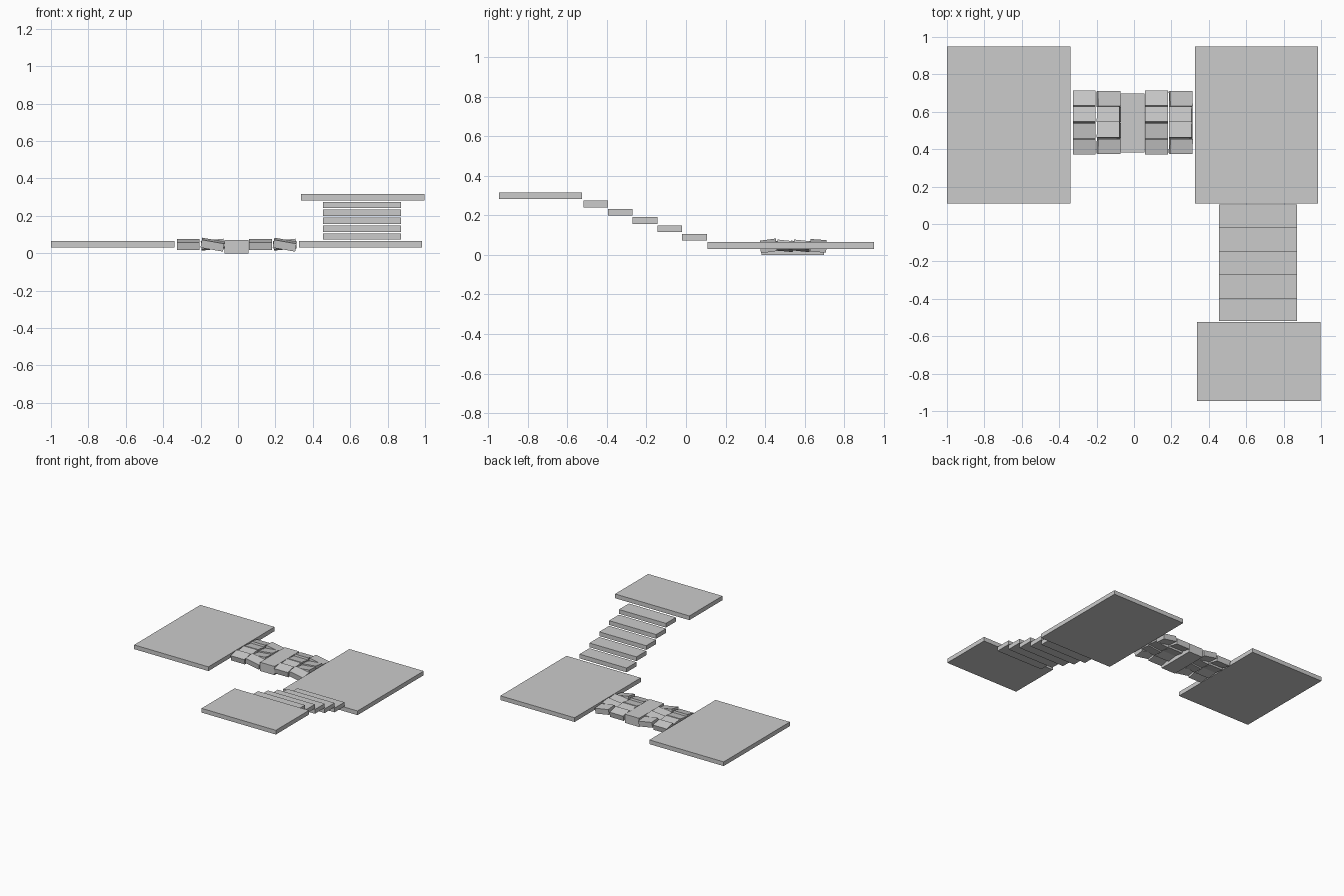
import bpy
from math import radians

cube = bpy.data.objects.get("Cube")
if cube:
    bpy.data.objects.remove(cube, do_unlink=True)

GREY = (0.6, 0.6, 0.6, 1)
stone = bpy.data.materials.new("stone_grey")
stone.use_nodes = True
stone.diffuse_color = GREY
stone.node_tree.nodes["Principled BSDF"].inputs["Base Color"].default_value = GREY


def box(name, centre, size, tilt=(0, 0)):
    """Box with full size, tilted in degrees about x and y."""
    bpy.ops.mesh.primitive_cube_add(size=1, location=centre)
    ob = bpy.context.object
    ob.name = name
    ob.scale = size
    ob.rotation_euler = (radians(tilt[0]), radians(tilt[1]), 0)
    ob.data.materials.append(stone)
    return ob


# Two ground platforms and the raised landing
SLAB = 0.034
box("right_platform", (-0.67, 0.53, 0.048), (0.66, 0.84, SLAB))
box("left_platform", (0.655, 0.53, 0.048), (0.66, 0.84, SLAB))
box("upper_landing", (0.668, -0.735, 0.299), (0.66, 0.42, SLAB))

# Floating stairs
for i in range(5):
    box(f"stair_step_{i + 1}", (0.663, 0.043 - 0.125 * i, 0.09 + 0.042 * i),
        (0.418, 0.125, SLAB))

# Bridge between the platforms: middle block and two sets of uneven stones
box("bridge_middle", (-0.008, 0.54, 0.035), (0.127, 0.315, 0.07))
TILTS = [[(12, 0), (8, 0), (-8, 0), (-12, 0)],
         [(8, 10), (-6, -6), (-6, -6), (-4, 10)]]
for side, start in (("right", -0.266), ("left", 0.12)):
    for col, tilts in enumerate(TILTS):
        for row, tilt in enumerate(tilts):
            box(f"{side}_bridge_stone_{col + 1}_{row + 1}",
                (start + 0.13 * col, 0.417 + 0.084 * row, 0.046),
                (0.122, 0.082, 0.043), tilt)
